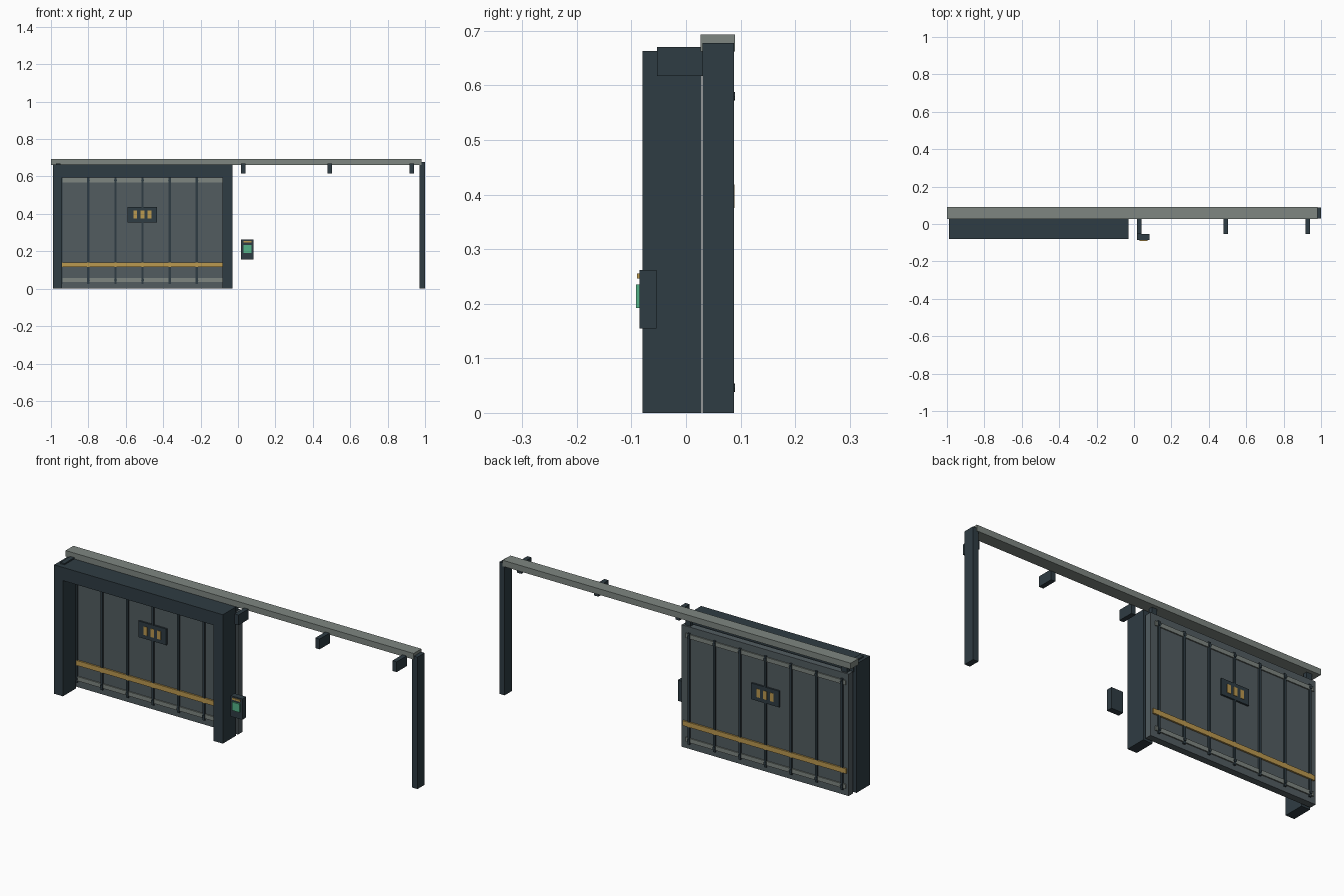
import bpy, math

if "Cube" in bpy.data.objects:
    bpy.data.objects.remove(bpy.data.objects["Cube"])


def mat(name, r, g, b):
    m = bpy.data.materials.new(name)
    m.diffuse_color = (r, g, b, 1)
    m.use_nodes = True
    m.node_tree.nodes["Principled BSDF"].inputs["Base Color"].default_value = m.diffuse_color
    return m


DARK = mat("dark_steel", .028, .045, .056)
PANEL = mat("panel_steel", .085, .108, .118)
GREY = mat("rail_grey", .21, .24, .22)
AMBER = mat("amber", .50, .32, .08)
GREEN = mat("screen_green", .09, .45, .25)


def box(name, x0, x1, y0, y1, z0, z1, m):
    bpy.ops.mesh.primitive_cube_add(size=1, location=((x0 + x1) / 2, (y0 + y1) / 2, (z0 + z1) / 2))
    o = bpy.context.object
    o.name = name
    o.scale = (x1 - x0, y1 - y0, z1 - z0)
    bpy.ops.object.transform_apply(location=False, rotation=False, scale=True)
    o.data.materials.append(m)
    return o


# Portal frame: a U-shaped profile extruded in depth
prof = [(-.99, 0), (-.94, 0), (-.94, .595), (-.083, .595), (-.083, 0), (-.03, 0), (-.03, .663), (-.99, .663)]
n = len(prof)
verts = [(x, y, z) for y in (-.08, .028) for x, z in prof]
faces = [list(range(n)), list(range(2 * n - 1, n - 1, -1))]
faces += [[i, i + n, (i + 1) % n + n, (i + 1) % n] for i in range(n)]
me = bpy.data.meshes.new("portal_frame")
me.from_pydata(verts, [], faces)
me.materials.append(DARK)
frame = bpy.data.objects.new("portal_frame", me)
bpy.context.collection.objects.link(frame)

# Overhead rail, end post and brackets
box("overhead_rail", -1, .98, .027, .09, .662, .693, GREY)
box("end_post", .97, 1, .03, .088, 0, .678, DARK)
for x in (-.962, .028, .49, .928):
    box("rail_bracket", x - .012, x + .012, -.053, .03, .617, .67, DARK)

# Sliding door leaf and its hangers
box("door_leaf", -.98, -.03, .043, .078, 0, .627, PANEL)
for x in (-.95, -.06):
    box("door_hanger", x - .015, x + .015, .05, .07, .62, .665, DARK)


# Door details, repeated on front (s=-1) and back (s=1)
def detail(name, s, x0, x1, z0, z1, proud, m):
    face = .078 if s > 0 else .043
    ya, yb = sorted((face - s * .002, face + s * proud))
    box(name, x0, x1, ya, yb, z0, z1, m)


for s in (-1, 1):
    for i in range(7):
        x = -.945 + .145 * i
        detail("door_rib", s, x - .006, x + .006, .025, .597, .008, DARK)
        for z in (.046, .58):
            bpy.ops.mesh.primitive_cylinder_add(vertices=8, radius=.008, depth=.004,
                                                location=(x, (.0875 if s > 0 else .0335), z),
                                                rotation=(math.pi / 2, 0, 0))
            bpy.context.object.name = "rib_bolt"
            bpy.context.object.data.materials.append(DARK)
    for z in (.046, .58):
        detail("door_strip", s, -.965, -.055, z - .011, z + .011, .006, GREY)
    detail("warning_stripe", s, -.97, -.04, .115, .14, .0085, AMBER)
    detail("vent_plate", s, -.59, -.432, .355, .438, .009, DARK)
    for x in (-.549, -.511, -.473):
        detail("vent_slot", s, x - .01, x + .01, .375, .418, .011, AMBER)

# Control keypad
box("keypad_body", .017, .084, -.085, -.054, .155, .262, DARK)
box("keypad_screen", .029, .073, -.092, -.084, .192, .235, GREEN)
box("keypad_light", .029, .073, -.09, -.084, .246, .255, AMBER)
